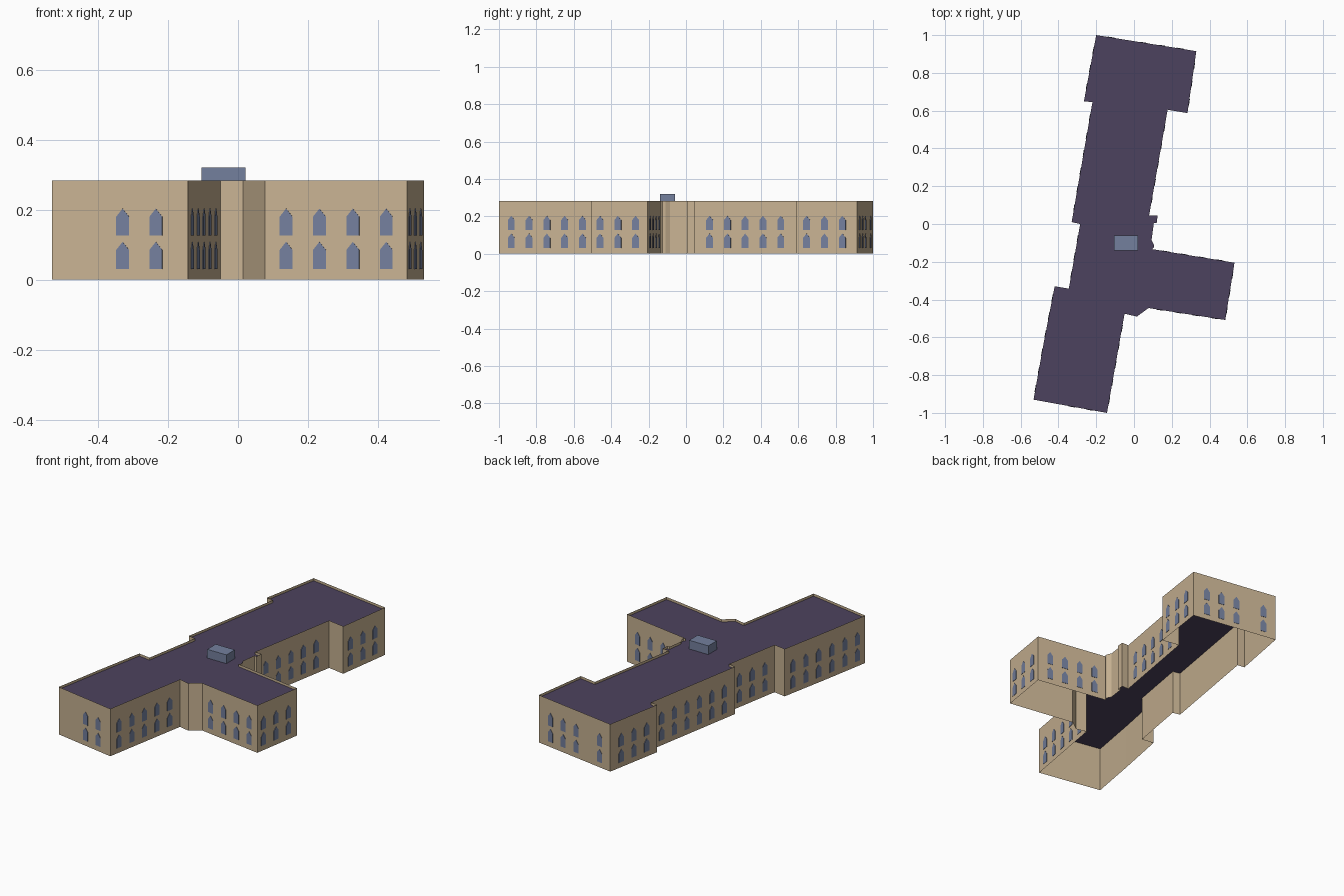
import bpy
import bmesh
from mathutils import Vector

default_cube = bpy.data.objects.get("Cube")
if default_cube:
    bpy.data.objects.remove(default_cube, do_unlink=True)

WALL_TOP = 0.283
ROOF_LEVEL = 0.268
WINDOW_SPACING = 0.0965
WINDOW_WIDTH = 0.037
PLATE_DEPTH = 0.002
SILL_HEIGHTS = (0.031, 0.126)


def make_material(name, color):
    material = bpy.data.materials.new(name)
    material.use_nodes = True
    material.diffuse_color = (*color, 1)
    shader = next(n for n in material.node_tree.nodes if n.type == "BSDF_PRINCIPLED")
    shader.inputs["Base Color"].default_value = (*color, 1)
    return material


stone = make_material("tan stone", (0.58, 0.45, 0.29))
roofing = make_material("dark purple roofing", (0.073, 0.055, 0.112))
glass = make_material("slate blue glass", (0.175, 0.215, 0.34))


def make_object(name, bm, material):
    mesh = bpy.data.meshes.new(name)
    bm.to_mesh(mesh)
    bm.free()
    mesh.materials.append(material)
    obj = bpy.data.objects.new(name, mesh)
    bpy.context.collection.objects.link(obj)
    return obj


# Footprint corners, clockwise from above. Each corner may list window runs
# (distance from the corner, window count) for the wall that starts there.
footprint = [
    # North block, east side
    (-0.20, 1.0, [(0.08, 1), (0.257, 3)]),
    (0.33, 0.915, [(0.08, 3)]),
    (0.283, 0.587, []),
    (0.178, 0.605, [(0.10, 5)]),
    # Entrance corner
    (0.08, 0.045, []),
    (0.125, 0.045, []),
    (0.12, 0.005, []),
    (0.105, 0.005, []),
    (0.093, -0.085, []),
    (0.105, -0.11, []),
    (0.105, -0.125, []),
    (0.095, -0.133, [(0.075, 4)]),
    # East wing
    (0.532, -0.205, [(0.065, 3)]),
    (0.483, -0.508, [(0.06, 4)]),
    (0.077, -0.445, []),
    (0.015, -0.49, []),
    # South block
    (-0.05, -0.475, [(0.08, 5)]),
    (-0.143, -1.0, [(0.093, 2)]),
    (-0.532, -0.93, [(0.06, 3)]),
    (-0.48, -0.64, [(0.06, 3)]),
    (-0.42, -0.33, []),
    # Long west side
    (-0.345, -0.342, [(0.075, 3)]),
    (-0.285, 0.0, []),
    (-0.33, 0.01, [(0.08, 6)]),
    (-0.22, 0.645, []),
    (-0.265, 0.65, [(0.08, 3)]),
]
corners = [Vector((x, y, 0)) for x, y, runs in footprint]

# Outer walls, rising slightly above the roof as a parapet
bm = bmesh.new()
lower = [bm.verts.new(c) for c in corners]
upper = [bm.verts.new((c.x, c.y, WALL_TOP)) for c in corners]
for i in range(len(corners)):
    j = (i + 1) % len(corners)
    bm.faces.new((lower[j], lower[i], upper[i], upper[j]))
make_object("outer_walls", bm, stone)

# Flat roof
bm = bmesh.new()
bm.faces.new([bm.verts.new((c.x, c.y, ROOF_LEVEL)) for c in reversed(corners)])
make_object("flat_roof", bm, roofing)


def add_window(bm, base, along, outward):
    """Thin plate with a pointed head, standing on the wall face."""
    half = WINDOW_WIDTH / 2
    outline = [(-half, 0), (half, 0), (half, 0.054), (0, 0.077), (-half, 0.054)]
    back = [base - along * u + Vector((0, 0, v)) for u, v in outline]
    back_verts = [bm.verts.new(p) for p in back]
    front_verts = [bm.verts.new(p + outward * PLATE_DEPTH) for p in back]
    bm.faces.new(front_verts)
    for i in range(len(outline)):
        j = (i + 1) % len(outline)
        bm.faces.new((back_verts[i], back_verts[j], front_verts[j], front_verts[i]))


# Two storeys of pointed windows
bm = bmesh.new()
for i, (x, y, runs) in enumerate(footprint):
    along = (corners[(i + 1) % len(corners)] - corners[i]).normalized()
    outward = Vector((-along.y, along.x, 0))
    for start, count in runs:
        for k in range(count):
            foot = corners[i] + along * (start + k * WINDOW_SPACING)
            for sill in SILL_HEIGHTS:
                add_window(bm, foot + Vector((0, 0, sill)), along, outward)
make_object("pointed_windows", bm, glass)

# Rooftop box
bm = bmesh.new()
bmesh.ops.create_cube(bm, size=1)
box_top = 0.32
bmesh.ops.scale(bm, vec=(0.126, 0.08, box_top - ROOF_LEVEL), verts=bm.verts)
bmesh.ops.translate(bm, vec=(-0.042, -0.1, (box_top + ROOF_LEVEL) / 2), verts=bm.verts)
make_object("rooftop_box", bm, glass)
